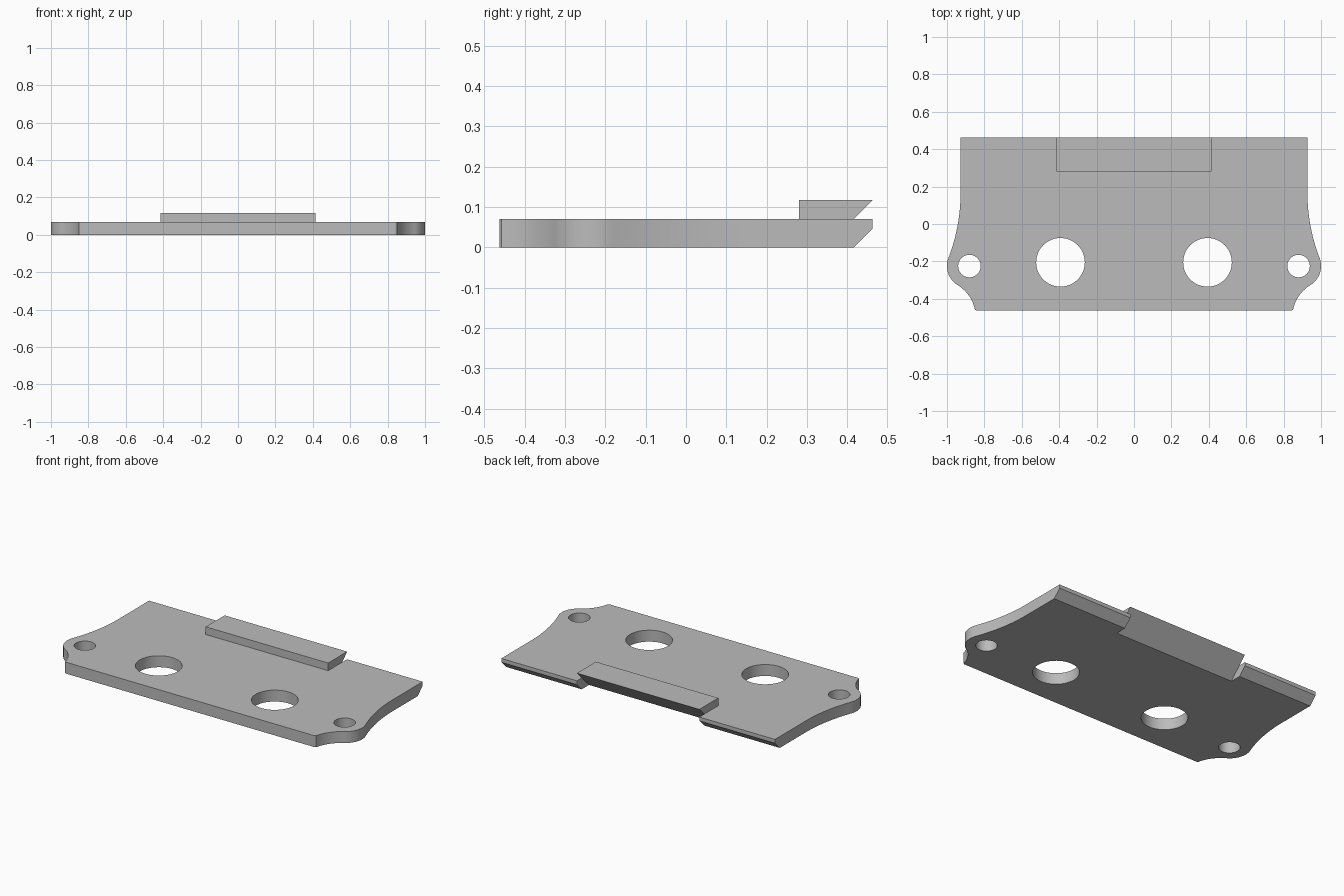
import bpy, bmesh
from math import cos, sin, radians, pi, atan2

if "Cube" in bpy.data.objects:
    bpy.data.objects.remove(bpy.data.objects["Cube"])

grey = bpy.data.materials.new("plain grey")
grey.diffuse_color = (0.5, 0.5, 0.5, 1)
grey.use_nodes = True
grey.node_tree.nodes["Principled BSDF"].inputs["Base Color"].default_value = grey.diffuse_color


def prism(name, points, offset):
    """Extrude a closed planar loop of 3D points along an offset vector."""
    bm = bmesh.new()
    face = bm.faces.new([bm.verts.new(p) for p in points])
    ext = bmesh.ops.extrude_face_region(bm, geom=[face], use_keep_orig=True)
    verts = [g for g in ext["geom"] if isinstance(g, bmesh.types.BMVert)]
    bmesh.ops.translate(bm, verts=verts, vec=offset)
    bmesh.ops.recalc_face_normals(bm, faces=bm.faces)
    mesh = bpy.data.meshes.new(name)
    bm.to_mesh(mesh)
    bm.free()
    mesh.materials.append(grey)
    ob = bpy.data.objects.new(name, mesh)
    bpy.context.collection.objects.link(ob)
    return ob


def arc(cx, cy, r, a0, a1, n):
    return [(cx + r * cos(a0 + (a1 - a0) * i / n),
             cy + r * sin(a0 + (a1 - a0) * i / n)) for i in range(n + 1)]


def side_prism(name, yz, half_width):
    return prism(name, [(-half_width, y, z) for y, z in yz], (2 * half_width, 0, 0))


def cut(target, cutter):
    mod = target.modifiers.new("cut", 'BOOLEAN')
    mod.operation = 'DIFFERENCE'
    mod.solver = 'EXACT'
    mod.object = cutter
    bpy.context.view_layer.objects.active = target
    bpy.ops.object.modifier_apply(modifier=mod.name)
    bpy.data.objects.remove(cutter)


T, BACK = 0.07, 0.463          # plate thickness, back edge
EAR = (0.88, -0.225)           # centre of the rounded ear
LOW = (1.05, -0.5)             # centre of the concave curve below the ear
R = 0.985                      # radius of the long concave flank

# Right half of the outline, front corner to back corner
a_low = atan2(EAR[1] - LOW[1], EAR[0] - LOW[0])
a_top = atan2(0.17 - EAR[1], 0.927 + R - EAR[0])
half = [(0.842, -BACK)]
half += arc(*LOW, 0.204, radians(168), a_low, 10)
half += arc(*EAR, 0.12, a_low - pi, a_top, 16)[1:]
half += arc(0.927 + R, 0.17, R, a_top + pi, pi, 12)[1:]
half += [(0.927, BACK)]
outline = half + [(-x, y) for x, y in reversed(half)]
plate = prism("base_plate", [(x, y, 0) for x, y in outline], (0, 0, T))

# Two large holes and two small ear holes
for s in (-1, 1):
    for cx, cy, r in ((0.393, -0.205, 0.13), (EAR[0], EAR[1], 0.06)):
        ring = arc(s * cx, cy, r, 0, 2 * pi, 48)[:-1]
        cut(plate, prism("hole_cutter", [(x, y, -0.1) for x, y in ring], (0, 0, 0.3)))

# Underside chamfer along the back edge, and the deeper slope below the tab
cut(plate, side_prism("chamfer_cutter",
                      [(0.366, -0.05), (0.516, 0.1), (0.6, 0.1), (0.6, -0.05)], 1.2))
cut(plate, side_prism("slope_cutter",
                      [(0.296, -0.05), (0.566, 0.22), (0.6, 0.22), (0.6, -0.05)], 0.415))

# Raised tab with undercut back face
tab = side_prism("raised_tab",
                 [(0.28, T), (0.416, T), (BACK, 0.117), (0.28, 0.117)], 0.415)

# Smooth the curved walls, keep edges sharp
bpy.ops.object.select_all(action='DESELECT')
plate.select_set(True)
bpy.context.view_layer.objects.active = plate
bpy.ops.object.shade_smooth_by_angle(angle=radians(30))
